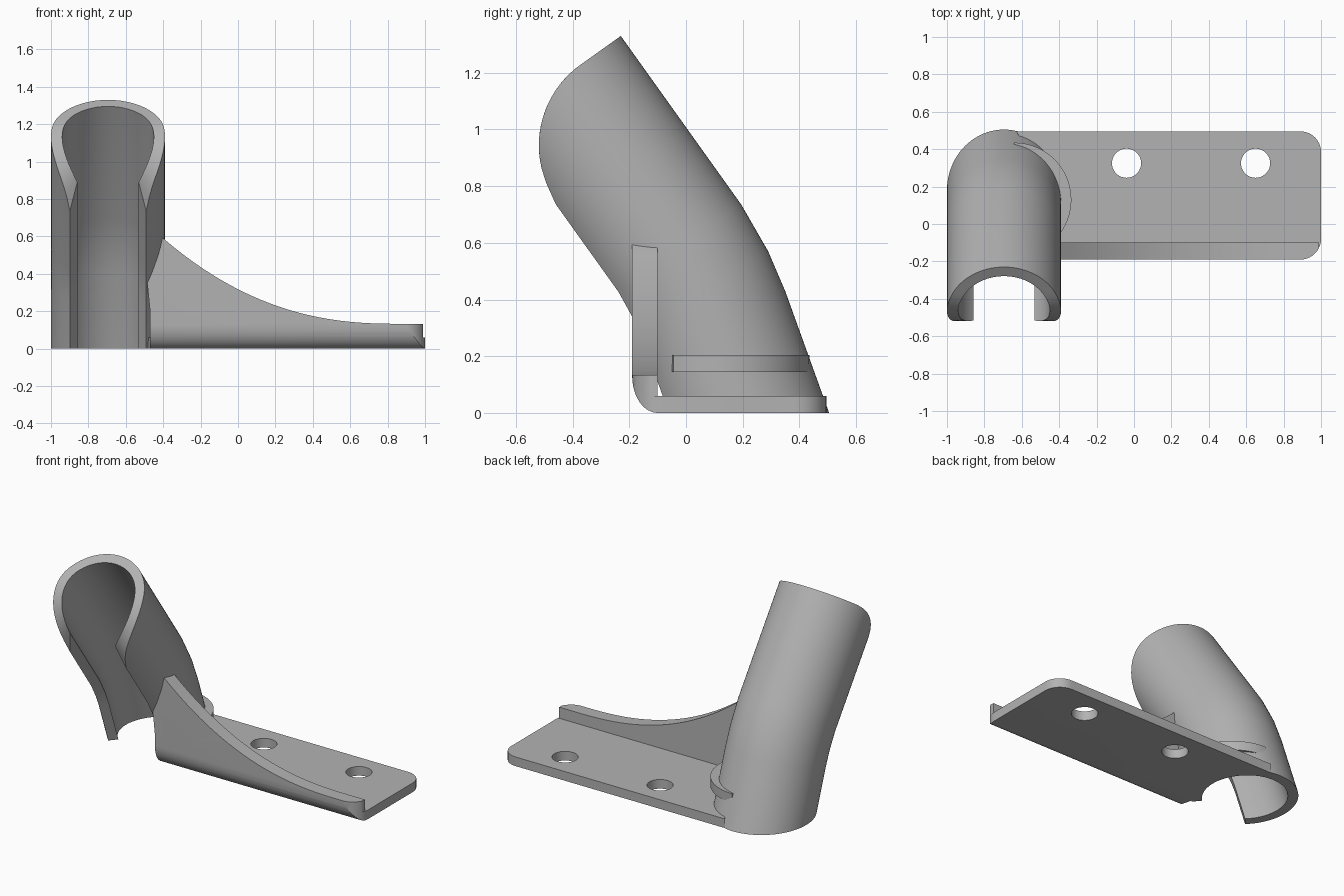
import bpy, bmesh
from math import sin, cos, radians, sqrt, pi
from mathutils import Vector

cube = bpy.data.objects.get("Cube")
if cube:
    bpy.data.objects.remove(cube, do_unlink=True)

grey = bpy.data.materials.new("plain grey")
grey.use_nodes = True
GREY = (0.45, 0.45, 0.45, 1)
grey.diffuse_color = GREY
grey.node_tree.nodes["Principled BSDF"].inputs["Base Color"].default_value = GREY

CX, R_OUT, R_IN = -0.695, 0.305, 0.245     # tube centre line and radii


def finish(name, bm):
    bmesh.ops.recalc_face_normals(bm, faces=bm.faces)
    mesh = bpy.data.meshes.new(name)
    bm.to_mesh(mesh)
    bm.free()
    mesh.materials.append(grey)
    ob = bpy.data.objects.new(name, mesh)
    bpy.context.collection.objects.link(ob)
    return ob


def prism(name, outline, axis, lo, hi):
    """Extrude a 2D outline along x, y or z between lo and hi."""
    place = {"x": lambda p, h: (h, p[0], p[1]),
             "y": lambda p, h: (p[0], h, p[1]),
             "z": lambda p, h: (p[0], p[1], h)}[axis]
    bm = bmesh.new()
    face = bm.faces.new([bm.verts.new(place(p, lo)) for p in outline])
    ext = bmesh.ops.extrude_face_region(bm, geom=[face])["geom"]
    move = Vector(place((0, 0), hi - lo))
    bmesh.ops.translate(bm, vec=move, verts=[v for v in ext if isinstance(v, bmesh.types.BMVert)])
    return finish(name, bm)


def boolean(ob, cutter, operation):
    mod = ob.modifiers.new("cut", "BOOLEAN")
    mod.object, mod.operation, mod.solver = cutter, operation, "EXACT"
    graph = bpy.context.evaluated_depsgraph_get()
    mesh = bpy.data.meshes.new_from_object(ob.evaluated_get(graph))
    ob.modifiers.clear()
    ob.data = mesh
    bpy.data.objects.remove(cutter, do_unlink=True)


def arc(cx, cy, rx, ry, a0, a1, n):
    angles = [radians(a0 + (a1 - a0) * i / n) for i in range(n + 1)]
    return [(cx + rx * cos(a), cy + ry * sin(a)) for a in angles]


# Bent, slotted tube: C section swept along the back line, rounded mouth
def tube_point(station, a, r):
    u = R_OUT - r * cos(a)                 # depth forward of the back line
    x = CX + r * sin(a)
    if station == 0:
        return (x, 0.505 - u / cos(radians(20)), 0)
    y, z, tilt = [(0.35, 0.43, 20), (0.29, 0.57, 27),
                  (0.195, 0.735, 35.5), (-0.23, 1.33, 35.5)][station - 1]
    t = radians(tilt)
    drop = 0
    if station == 4 and u > 0.175:         # rounded front of the mouth
        drop = 0.35 - sqrt(max(0, 0.35 ** 2 - (u - 0.175) ** 2))
    return (x, y - u * cos(t) + drop * sin(t), z - u * sin(t) - drop * cos(t))


bm = bmesh.new()
STEPS, OPEN = 64, radians(138)
angles = [-OPEN + 2 * OPEN * i / STEPS for i in range(STEPS + 1)]
section = [(a, R_OUT) for a in angles] + [(a, R_IN) for a in reversed(angles)]
rings = [[bm.verts.new(tube_point(k, a, r)) for a, r in section] for k in range(5)]
n = len(section)
for low, high in zip(rings, rings[1:]):
    for i in range(n):
        j = (i + 1) % n
        bm.faces.new((low[i], low[j], high[j], high[i]))
for ring in (rings[0], rings[-1]):
    for i in range(STEPS):
        bm.faces.new((ring[i], ring[i + 1], ring[n - 2 - i], ring[n - 1 - i]))
tube = finish("slotted_tube", bm)

# Plan outline of the foot, its left side hidden inside the tube wall
plan = ([(-0.47, -0.19)] + arc(0.89, -0.08, 0.11, 0.11, -90, 0, 10)
        + arc(0.89, 0.385, 0.11, 0.11, 0, 90, 10)
        + [(-0.63, 0.495), (-0.60, 0.45)]
        + arc(CX, 0.17, 0.275, 0.29, 60, -42, 12) + [(-0.47, -0.1)])
# Side outline with the rounded lower front edge
side = arc(-0.1, 0.13, 0.09, 0.13, 180, 270, 12) + [(0.6, 0), (0.6, 0.7), (-0.19, 0.7)]

plate = prism("base_plate", plan, "z", 0, 0.06)
boolean(plate, prism("side_cutter", side, "x", -1.1, 1.1), "INTERSECT")
for x in (-0.04, 0.65):                    # screw holes
    hole = prism("hole_cutter", arc(x, 0.325, 0.078, 0.078, 0, 350, 35), "z", -0.1, 0.2)
    boolean(plate, hole, "DIFFERENCE")

# Front web with a concave sweeping top edge
top = [(0.99, 0.133)]
for i in range(25):
    x = 0.85 - 1.25 * i / 24
    top.append((x, 0.133 + 0.457 * ((0.85 - x) / 1.25) ** 2.35))
web_outline = [(-0.47, 0), (0.99, 0)] + top + [(-0.44, 0.62), (-0.485, 0.35), (-0.47, 0.2)]
web = prism("front_web", web_outline, "y", -0.19, -0.1)
boolean(web, prism("side_cutter", side, "x", -1.1, 1.1), "INTERSECT")
corner = [(-0.8, -0.3), (-0.8, -0.19)] + arc(0.89, -0.08, 0.11, 0.11, -90, 0, 10)
corner = corner[1:] + [(1, 0.2), (-0.8, 0.2)]
boolean(web, prism("corner_cutter", corner, "z", -0.1, 0.8), "INTERSECT")

# Crescent collar against the tube
crescent = (arc(-0.64, 0.13, 0.305, 0.305, -35, 90, 28)
            + arc(CX, 0.116, 0.275, 0.292, 80, -35, 28))
collar = prism("collar", crescent, "z", 0.145, 0.205)

for ob in bpy.context.scene.objects:
    ob.select_set(ob in (tube, plate, web, collar))
bpy.context.view_layer.objects.active = tube
bpy.ops.object.shade_smooth_by_angle(angle=radians(25))
